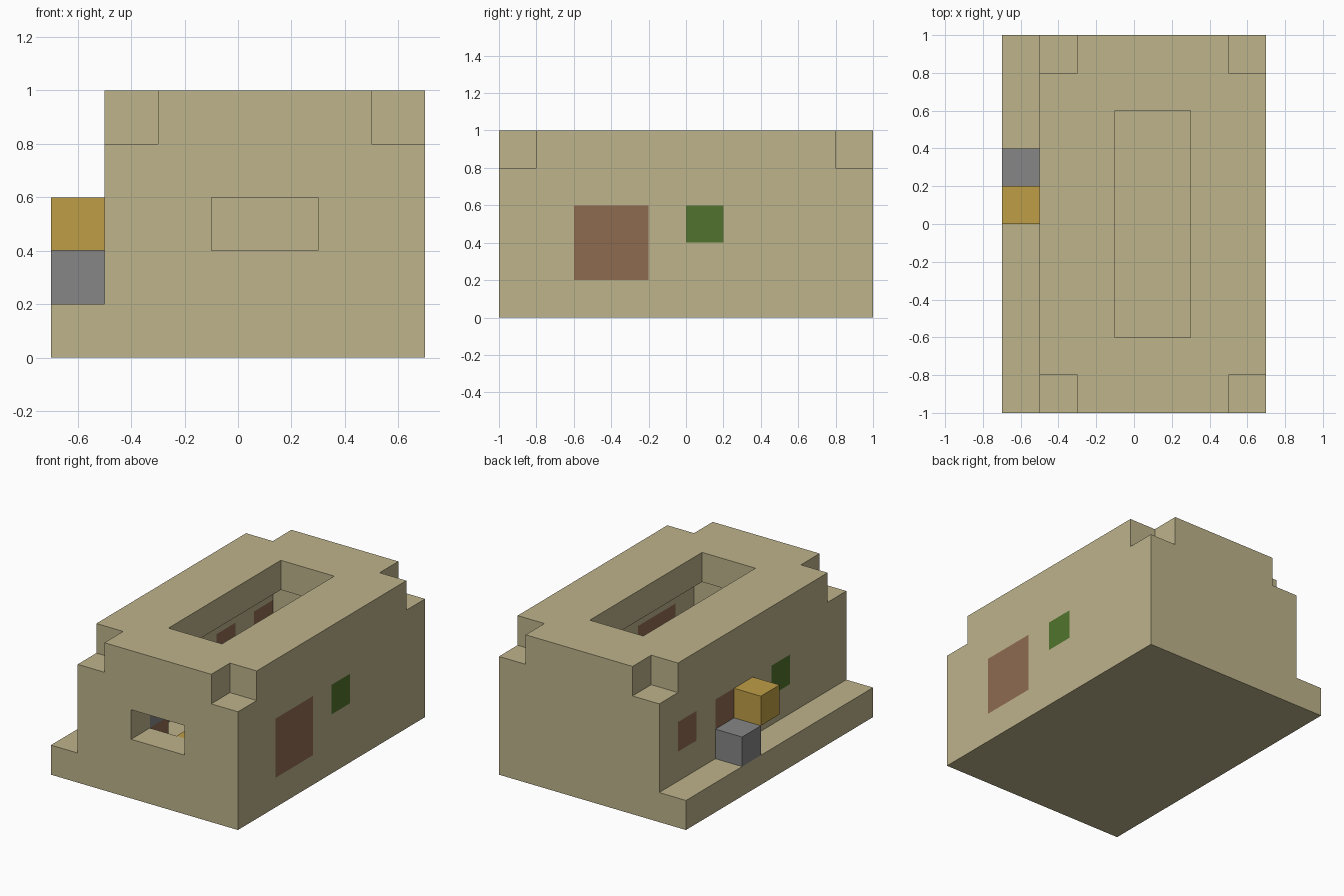
import bpy, bmesh
from mathutils import Vector

if "Cube" in bpy.data.objects:
    bpy.data.objects.remove(bpy.data.objects["Cube"], do_unlink=True)


def make_material(name, rgb):
    """Flat material from display (sRGB) values, stored as linear."""
    lin = [((c / 255 + 0.055) / 1.055) ** 2.4 for c in rgb]
    mat = bpy.data.materials.new(name)
    mat.use_nodes = True
    mat.diffuse_color = (*lin, 1)
    node = next(n for n in mat.node_tree.nodes if n.type == 'BSDF_PRINCIPLED')
    node.inputs["Base Color"].default_value = (*lin, 1)
    node.inputs["Roughness"].default_value = 0.9
    return mat


TAN = make_material("sand_tan", (189, 179, 139))
BROWN = make_material("wood_brown", (143, 107, 80))
GREEN = make_material("leaf_green", (81, 116, 46))
GOLD = make_material("gold", (190, 158, 70))
GREY = make_material("stone_grey", (134, 134, 134))


def add_object(name, bm, mat):
    bmesh.ops.recalc_face_normals(bm, faces=bm.faces)
    mesh = bpy.data.meshes.new(name)
    bm.to_mesh(mesh)
    bm.free()
    mesh.materials.append(mat)
    obj = bpy.data.objects.new(name, mesh)
    bpy.context.collection.objects.link(obj)
    return obj


def box(name, x, y, z, mat):
    """Box from (min, max) ranges on each axis."""
    bm = bmesh.new()
    bmesh.ops.create_cube(bm, size=1)
    for v in bm.verts:
        v.co = Vector([(lo + hi) / 2 + c * (hi - lo)
                       for c, (lo, hi) in zip(v.co, (x, y, z))])
    return add_object(name, bm, mat)


def carve(target, x, y, z):
    """Subtract a box from the target and discard the cutter."""
    cutter = box("cutter", x, y, z, TAN)
    cutter.hide_render = True
    mod = target.modifiers.new("carve", 'BOOLEAN')
    mod.operation = 'DIFFERENCE'
    mod.solver = 'EXACT'
    mod.object = cutter
    bpy.context.view_layer.objects.active = target
    bpy.ops.object.modifier_apply(modifier=mod.name)
    bpy.data.objects.remove(cutter, do_unlink=True)


# House shell: stepped profile run from front to back
bm = bmesh.new()
profile = [(-.7, 0), (.7, 0), (.7, 1), (-.5, 1), (-.5, .2), (-.7, .2)]
face = bm.faces.new([bm.verts.new((x, -1, z)) for x, z in profile])
run = bmesh.ops.extrude_face_region(bm, geom=[face])
moved = [g for g in run["geom"] if isinstance(g, bmesh.types.BMVert)]
bmesh.ops.translate(bm, verts=moved, vec=(0, 2, 0))
house = add_object("house_shell", bm, TAN)

# Room, roof opening and front window
carve(house, (-.3, .5), (-.8, .8), (.2, .8))
carve(house, (-.1, .3), (-.6, .6), (.7, 1.1))
carve(house, (-.1, .3), (-1.1, -.7), (.4, .6))

# Notched roof corners
for x in ((-.6, -.3), (.5, .8)):
    for y in ((-1.1, -.8), (.8, 1.1)):
        carve(house, x, y, (.8, 1.1))

# Coloured blocks set through the side walls
LEFT, RIGHT = (.5, .7), (-.5, -.3)
inserts = [
    ("door", LEFT, (-.6, -.2), (.2, .6), BROWN),
    ("left_green_block", LEFT, (0, .2), (.4, .6), GREEN),
    ("right_green_block", RIGHT, (-.4, -.2), (.4, .6), GREEN),
    ("right_front_shutter", RIGHT, (.2, .4), (.4, .6), BROWN),
    ("right_back_shutter", RIGHT, (.6, .8), (.4, .6), BROWN),
]
for name, x, y, z, mat in inserts:
    carve(house, (x[0] - .1, x[1] + .1), y, z)
    box(name, x, y, z, mat)

# Blocks outside, above the ledge
box("ledge_grey_block", (-.7, -.5), (.2, .4), (.2, .4), GREY)
box("ledge_gold_block", (-.7, -.5), (0, .2), (.4, .6), GOLD)

# Furniture blocks inside the room
box("room_brown_block", (-.3, -.1), (-.8, -.6), (.2, .4), BROWN)
box("room_grey_block", (-.3, -.1), (-.8, -.6), (.4, .6), GREY)
box("room_gold_block", (.1, .3), (-.8, -.6), (.2, .4), GOLD)
